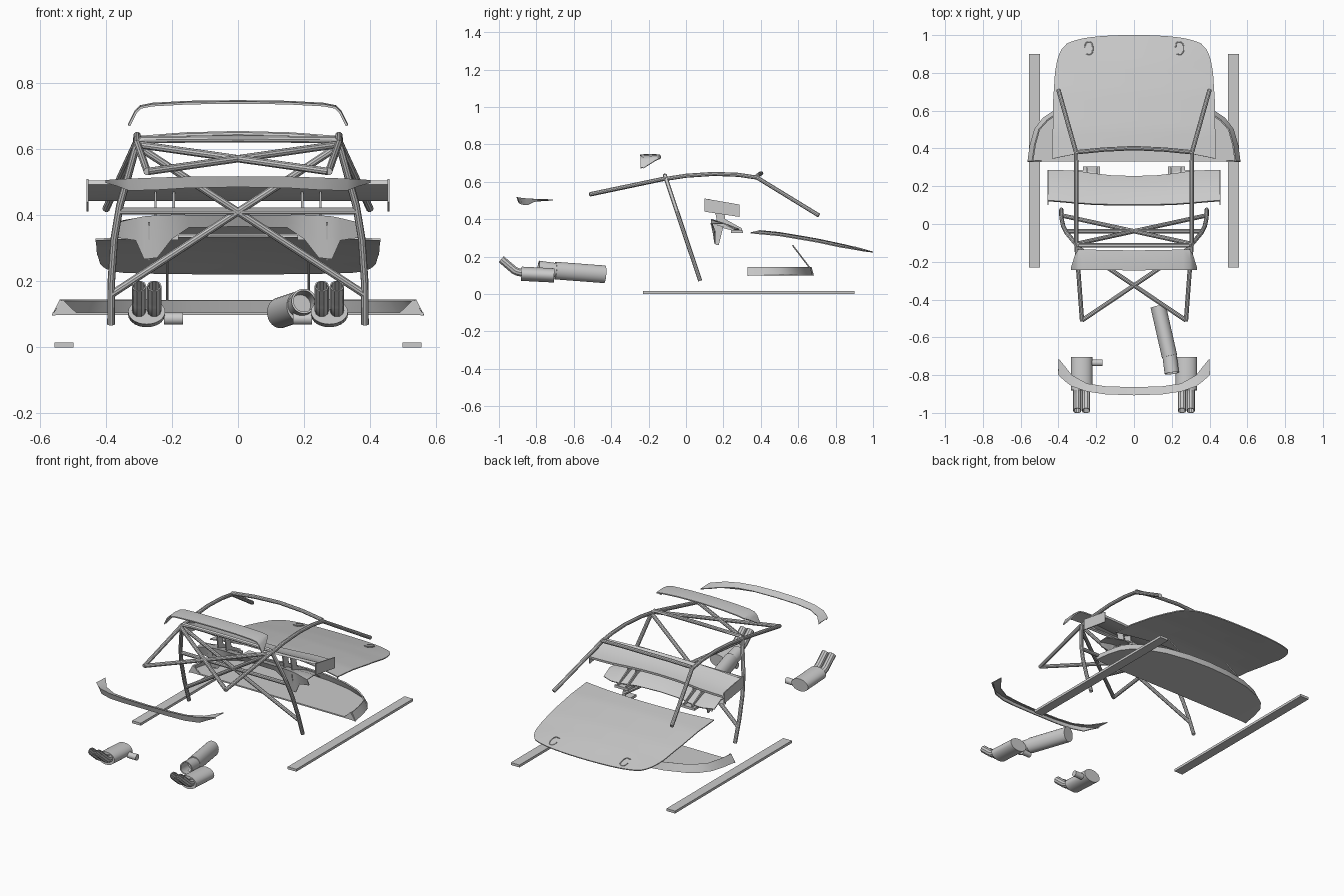
import bpy, bmesh
from mathutils import Vector, Matrix

if "Cube" in bpy.data.objects:
    bpy.data.objects.remove(bpy.data.objects["Cube"])


def finish(ob, thick=0.0):
    """Apply thickness / curve bevel, then shade."""
    if thick:
        m = ob.modifiers.new("thickness", 'SOLIDIFY')
        m.thickness, m.offset = thick, 0
    bpy.ops.object.select_all(action='DESELECT')
    ob.select_set(True)
    bpy.context.view_layer.objects.active = ob
    bpy.ops.object.convert(target='MESH')
    bpy.ops.object.shade_smooth_by_angle(angle=0.6)
    return ob


def from_bmesh(name, bm, thick=0.0):
    bmesh.ops.remove_doubles(bm, verts=bm.verts, dist=0.0002)
    bmesh.ops.recalc_face_normals(bm, faces=bm.faces)
    me = bpy.data.meshes.new(name)
    bm.to_mesh(me)
    bm.free()
    ob = bpy.data.objects.new(name, me)
    bpy.context.collection.objects.link(ob)
    return finish(ob, thick)


def sheet(name, cols, thick):
    """Panel lofted through half columns (x = 0 outwards), mirrored in x."""
    full = [[(-x, y, z) for x, y, z in c] for c in reversed(cols[1:])] + cols
    bm = bmesh.new()
    g = [[bm.verts.new(p) for p in c] for c in full]
    for a, b in zip(g, g[1:]):
        for i in range(len(a) - 1):
            bm.faces.new((a[i], b[i], b[i + 1], a[i + 1]))
    return from_bmesh(name, bm, thick)


def plate(name, pts, thick):
    bm = bmesh.new()
    bm.faces.new([bm.verts.new(p) for p in pts])
    return from_bmesh(name, bm, thick)


def tube(name, pts, r=0.0115, smooth=False, wall=0.0):
    cu = bpy.data.curves.new(name, 'CURVE')
    cu.dimensions, cu.bevel_depth, cu.bevel_resolution = '3D', r, 3
    cu.use_fill_caps = not wall
    if smooth:
        sp = cu.splines.new('BEZIER')
        sp.bezier_points.add(len(pts) - 1)
        for b, p in zip(sp.bezier_points, pts):
            b.co = p
            b.handle_left_type = b.handle_right_type = 'AUTO'
        sp.resolution_u = 6
    else:
        sp = cu.splines.new('POLY')
        sp.points.add(len(pts) - 1)
        for b, p in zip(sp.points, pts):
            b.co = (*p, 1)
    ob = bpy.data.objects.new(name, cu)
    bpy.context.collection.objects.link(ob)
    finish(ob)
    return finish(ob, wall) if wall else ob


def can(name, a, b, rx, rz, wall=0.0):
    """Oval cylinder from a to b, open when it has a wall."""
    a, b = Vector(a), Vector(b)
    d = b - a
    m = (Matrix.Translation((a + b) / 2) @ d.to_track_quat('Z', 'Y').to_matrix().to_4x4()
         @ Matrix.Diagonal((rx, rz, d.length, 1)))
    bm = bmesh.new()
    bmesh.ops.create_cone(bm, cap_ends=not wall, segments=28, radius1=1, radius2=1, depth=1, matrix=m)
    return from_bmesh(name, bm, wall)


def box(name, lo, hi):
    lo, hi = Vector(lo), Vector(hi)
    bm = bmesh.new()
    bmesh.ops.create_cube(bm, size=1, matrix=Matrix.Translation((lo + hi) / 2) @ Matrix.Diagonal((*(hi - lo), 1)))
    return from_bmesh(name, bm)


def lerp(t, table):
    for (a, va), (b, vb) in zip(table, table[1:]):
        if t <= b:
            return va + (vb - va) * (t - a) / (b - a)
    return table[-1][1]


# Hood: gently crowned panel with rounded nose and concave rear edge
width = [(0, .432), (.5, .428), (.75, .418), (.87, .405), (.94, .388), (1, .355)]
height = [(.34, .343), (.5, .328), (.7, .294), (.85, .262), (1, .224)]


def hood_z(u, y):
    return lerp(y, height) - .016 * u * u * min(1, (1.03 - y) / .2)


cols = []
for i in range(13):
    u, col = i / 12, []
    for j in range(21):
        v = j / 20
        rear, front = .395 - .05 * u * u, 1 - .025 * u * u - .02 * u ** 6
        y = rear + (front - rear) * v
        col.append((u * lerp(v, width), y, hood_z(u, y)))
    cols.append(col)
sheet("hood", cols, .006)

# Front splitter: flat plate with an inward leaning lip along the curved edge
cols = [[(x, .33, .102), (x, y, .102), (x * .955, y - .012 * (x < .5), .143)] for x, y in
        [(0, .68), (.15, .672), (.3, .645), (.42, .6), (.48, .56), (.525, .5), (.548, .42), (.562, .332)]]
sheet("front_splitter", cols, .008)

for s in (-1, 1):
    plate("splitter_end", [(s * .565, .332, .096), (s * .532, .332, .145), (s * .49, .332, .105)], .008)
    tube("splitter_rod", [(s * .215, .57, .26), (s * .215, .66, .142)], .004)
    box("side_skirt", (s * .527 - .029, -.23, 0), (s * .527 + .029, .9, .015))
    # Hood pin rings
    y = .93
    z = hood_z(.55, y) + .004
    tube("hood_pin", [(s * .24 + dx, y + dy, z - dy * .27) for dx, dy in
                      [(-.015, -.03), (.012, -.03), (.022, 0), (.012, .03), (-.012, .03), (-.02, .005)]], .003, True)

# Roll cage: main hoop lies in a leaning plane


def on_hoop(x, z):
    return (x, -.11 + (.625 - z) * .335, z)


half = [on_hoop(x, z) for x, z in [(.385, .07), (.384, .2), (.375, .33), (.358, .43), (.308, .61), (.29, .63)]]
tube("main_hoop", half + [on_hoop(0, .632)] + [(-x, y, z) for x, y, z in reversed(half)])
tube("hoop_crossbar", [on_hoop(-.36, .413), on_hoop(.36, .413)])
tube("windscreen_bar", [(-.305, .38, .63), (-.16, .394, .641), (0, .402, .645), (.16, .394, .641), (.305, .38, .63)])
for s in (-1, 1):
    tube("roof_rail", [(s * .305, -.11, .615), (s * .305, 0, .632), (s * .306, .15, .642),
                       (s * .306, .28, .637), (s * .307, .38, .622), (s * .4, .71, .42)])
    tube("rear_stay", [(s * .305, -.11, .618), (s * .275, -.515, .533)])
    tube("hoop_diagonal", [on_hoop(s * .385, .16), on_hoop(-s * .305, .61)])
    tube("stay_diagonal", [(s * .275, -.51, .533), (-s * .305, -.12, .615)])

# Roof spoiler with drooping tips
cols = [[(x, a, z), (x, (a + b) / 2, z + .004), (x, b, z)] for x, a, b, z in
        [(0, -.14, -.245, .742), (.15, -.138, -.244, .74), (.26, -.135, -.243, .734),
         (.295, -.135, -.242, .727), (.31, -.165, -.242, .712), (.33, -.228, -.242, .672)]]
sheet("roof_spoiler", cols, .007)

# Rear ducktail lip
cols = [[(x, i, z), (x, o, t), (x, o + .012, b)] for x, i, o, z, t, b in
        [(0, -.865, -.905, .5, .517, .487), (.15, -.86, -.9, .5, .516, .484),
         (.25, -.845, -.885, .498, .513, .478), (.33, -.8, -.857, .497, .51, .476),
         (.365, -.755, -.83, .499, .508, .49), (.4, -.712, -.798, .503, .506, .5)]]
sheet("ducktail_lip", cols, .005)

# Rear wing blade: trailing edge high, curved in plan
cols = [[(x, lead + (trail - lead) * t, .45 + .05 * t ** 1.6) for t in (0, .25, .5, .75, 1)] for x, lead, trail in
        [(0, .253, .1), (.12, .257, .101), (.22, .268, .104), (.3, .28, .11), (.38, .284, .117), (.455, .285, .123)]]
sheet("rear_wing", cols, .014)

# Recessed rear panel beneath the wing
cols = [[(x, y, .345), (x, .2, .378), (x, .135, top), (x, .155, low)] for x, y, top, low in
        [(0, .245, .4, .368), (.15, .255, .4, .364), (.2, .27, .4, .33), (.245, .28, .398, .272),
         (.285, .285, .395, .268), (.31, .285, .39, .325), (.375, .26, .375, .335)]]
sheet("rear_panel", cols, .006)

for s in (-1, 1):
    plate("wing_endplate", [(s * .456, .1, .51), (s * .456, .285, .478), (s * .456, .285, .412), (s * .456, .1, .44)], .006)
    # Wing mounts and lower fins
    for x in (.195, .25):
        plate("wing_mount", [(s * x, .15, .475), (s * x, .2, .465), (s * x, .21, .4), (s * x, .3, .35),
                             (s * x, .3, .325), (s * x, .17, .36)], .007)
    plate("lower_fin", [(s * .27, .13, .38), (s * .27, .2, .36), (s * .27, .175, .262), (s * .27, .16, .262)], .006)
    box("mount_foot", (s * .225 - .045, .24, .325), (s * .225 + .045, .305, .34))

# Exhaust: twin-tip oval mufflers with inlet stubs
for s in (-1, 1):
    can("rear_muffler", (s * .277, -.88, .108), (s * .277, -.705, .099), .056, .038)
    cx = s * .277
    for dx in (-.023, .023):
        tube("exhaust_tip", [(cx + dx, -.87, .112), (cx + dx, -.91, .122), (cx + dx, -.94, .145),
                             (cx + dx, -.988, .186)], .02, True, .004)
    inlet = -.225 if s < 0 else .225
    can("muffler_inlet", (inlet, -.735, .087), (inlet + .058 * (1 if s < 0 else -1), -.735, .087), .018, .018)

# Centre muffler with open neck
can("centre_muffler", (.188, -.7, .125), (.128, -.435, .105), .041, .047)
can("muffler_neck", (.2, -.79, .14), (.188, -.695, .127), .035, .035, .006)
